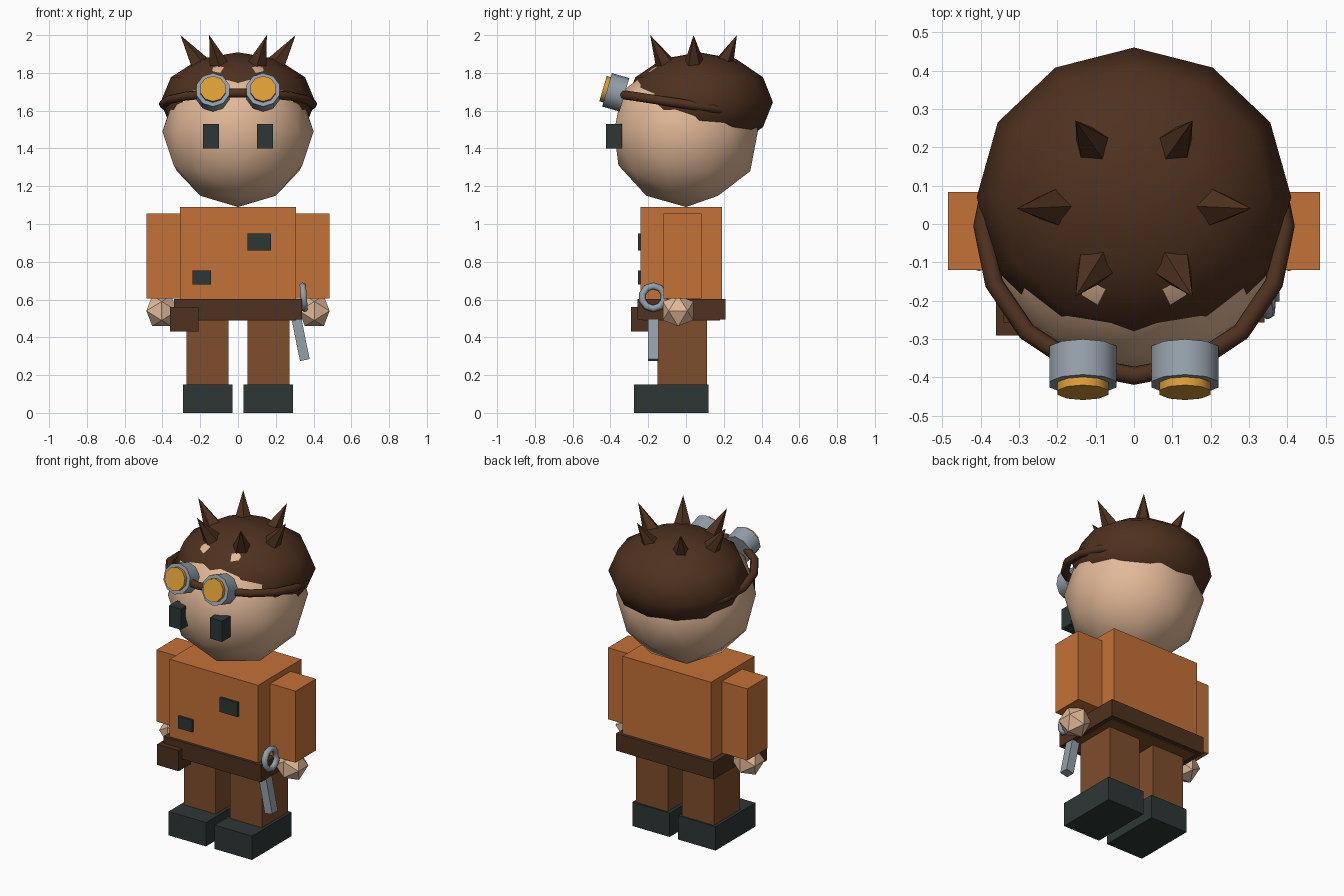
import bpy, bmesh, math
from mathutils import Vector, Matrix

if "Cube" in bpy.data.objects:
    bpy.data.objects.remove(bpy.data.objects["Cube"], do_unlink=True)


def material(name, rgb):
    m = bpy.data.materials.new(name)
    m.use_nodes = True
    m.diffuse_color = (*rgb, 1)
    m.node_tree.nodes["Principled BSDF"].inputs["Base Color"].default_value = (*rgb, 1)
    return m


SKIN = material("skin", (0.76, 0.48, 0.31))
ORANGE = material("orange_cloth", (0.55, 0.165, 0.038))
BROWN = material("brown_cloth", (0.21, 0.075, 0.025))
DARK = material("dark_brown", (0.078, 0.031, 0.014))
SLATE = material("dark_slate", (0.027, 0.038, 0.037))
STEEL = material("steel", (0.30, 0.35, 0.40))
AMBER = material("amber", (0.72, 0.34, 0.038))


def finish(name, bm, mat, matrix=None, smooth=None):
    """Turn a bmesh into an object; smooth is an edge angle in degrees."""
    if matrix:
        bm.transform(matrix)
    bmesh.ops.recalc_face_normals(bm, faces=bm.faces)
    me = bpy.data.meshes.new(name)
    bm.to_mesh(me)
    bm.free()
    me.materials.append(mat)
    ob = bpy.data.objects.new(name, me)
    bpy.context.collection.objects.link(ob)
    if smooth:
        bpy.ops.object.select_all(action='DESELECT')
        bpy.context.view_layer.objects.active = ob
        ob.select_set(True)
        bpy.ops.object.shade_smooth_by_angle(angle=math.radians(smooth))
    return ob


def box(name, mat, x, y, z, tilt=0):
    """Box from (min, max) ranges, optionally turned about y."""
    bm = bmesh.new()
    bmesh.ops.create_cube(bm, size=1)
    mid = Vector([sum(r) / 2 for r in (x, y, z)])
    size = [r[1] - r[0] for r in (x, y, z)]
    mat4 = Matrix.Translation(mid) @ Matrix.Rotation(tilt, 4, 'Y') @ Matrix.Diagonal((*size, 1))
    return finish(name, bm, mat, mat4)


def rod(name, mat, start, end, r1, r2, sides, smooth=None):
    """Cylinder or cone running from start to end."""
    start, end = Vector(start), Vector(end)
    axis = end - start
    bm = bmesh.new()
    bmesh.ops.create_cone(bm, cap_ends=True, segments=sides, radius1=r1, radius2=r2, depth=axis.length)
    turn = axis.to_track_quat('Z', 'Y').to_matrix().to_4x4()
    return finish(name, bm, mat, Matrix.Translation((start + end) / 2) @ turn, smooth)


def ring(name, mat, major, minor, n, m, matrix):
    """Torus around the local z axis."""
    bm = bmesh.new()
    loops = []
    for i in range(n):
        a = math.tau * i / n
        loop = []
        for j in range(m):
            b = math.tau * j / m
            r = major + minor * math.cos(b)
            loop.append(bm.verts.new((r * math.cos(a), r * math.sin(a), minor * math.sin(b))))
        loops.append(loop)
    for i in range(n):
        p, q = loops[i], loops[(i + 1) % n]
        for j in range(m):
            k = (j + 1) % m
            bm.faces.new((p[j], q[j], q[k], p[k]))
    return finish(name, bm, mat, matrix, 80)


# Head
bm = bmesh.new()
bmesh.ops.create_icosphere(bm, subdivisions=2, radius=0.4)
finish("head", bm, SKIN, Matrix.Translation((0, 0, 1.49)) @ Matrix.Rotation(math.pi / 2, 4, 'Z'), 80)

# Hair cap: a flattened ball set towards the back of the head
bm = bmesh.new()
bmesh.ops.create_uvsphere(bm, u_segments=12, v_segments=6, radius=1)
finish("hair_cap", bm, DARK,
       Matrix.Translation((0, 0.07, 1.645)) @ Matrix.Diagonal((0.41, 0.39, 0.264, 1)), 80)

# Ring of hair spikes leaning outwards
for i in range(6):
    a = math.radians(60 * i)
    c, s = math.cos(a), math.sin(a)
    rod(f"hair_spike_{i + 1}", DARK, (0.19 * c, 0.045 + 0.165 * s, 1.825),
        (0.305 * c, 0.04 + 0.265 * s, 2.0), 0.062, 0, 5)

# Goggles: strap, two cups tipped upwards, amber lenses
ring("goggle_strap", DARK, 0.395, 0.024, 16, 8,
     Matrix.Translation((0, -0.005, 1.635)) @ Matrix.Rotation(-0.15, 4, 'X'))
look = Vector((0, -0.96, 0.28))

for side, label in ((1, "left"), (-1, "right")):
    def span(a, b):
        return sorted((side * a, side * b))

    cup = Vector((side * 0.133, -0.372, 1.697))
    rod(f"{label}_goggle_cup", STEEL, cup - look * 0.048, cup + look * 0.048, 0.092, 0.092, 10, 50)
    rod(f"{label}_goggle_lens", AMBER, cup + look * 0.03, cup + look * 0.07, 0.07, 0.07, 10, 50)
    box(f"{label}_eye", SLATE, span(0.1, 0.185), (-0.423, -0.34), (1.4, 1.53))

    # Limbs
    box(f"{label}_arm", ORANGE, span(0.29, 0.485), (-0.12, 0.083), (0.605, 1.055))
    box(f"{label}_leg", BROWN, span(0.05, 0.272), (-0.15, 0.11), (0.13, 0.52))
    box(f"{label}_boot", SLATE, span(0.03, 0.29), (-0.275, 0.12), (0, 0.15))

    # Faceted hand: hull of three crossed golden rectangles
    bm = bmesh.new()
    short, long = 0.05, 0.081
    for u in (-short, short):
        for v in (-long, long):
            for p in ((u, 0, v), (0, v, u), (v, u, 0)):
                bm.verts.new(p)
    bmesh.ops.convex_hull(bm, input=bm.verts)
    finish(f"{label}_hand", bm, SKIN, Matrix.Translation((side * 0.404, -0.042, 0.54)))

# Body
box("torso", ORANGE, (-0.308, 0.308), (-0.24, 0.19), (0.58, 1.09))
box("belt", DARK, (-0.34, 0.34), (-0.257, 0.21), (0.495, 0.603))
box("hips", BROWN, (-0.308, 0.308), (-0.23, 0.18), (0.49, 0.55))
box("belt_pouch", DARK, (-0.36, -0.21), (-0.29, -0.17), (0.43, 0.56))
box("chest_patch", SLATE, (0.05, 0.175), (-0.255, -0.23), (0.86, 0.95))
box("belly_patch", SLATE, (-0.24, -0.142), (-0.255, -0.23), (0.68, 0.755))

# Wrench hanging from the belt
box("wrench_handle", STEEL, (0.3, 0.352), (-0.202, -0.145), (0.277, 0.557), -0.2)
ring("wrench_ring", STEEL, 0.06, 0.019, 10, 6,
     Matrix.Translation((0.348, -0.173, 0.612)) @ Matrix.Rotation(math.pi / 2 - 0.08, 4, 'Y'))
